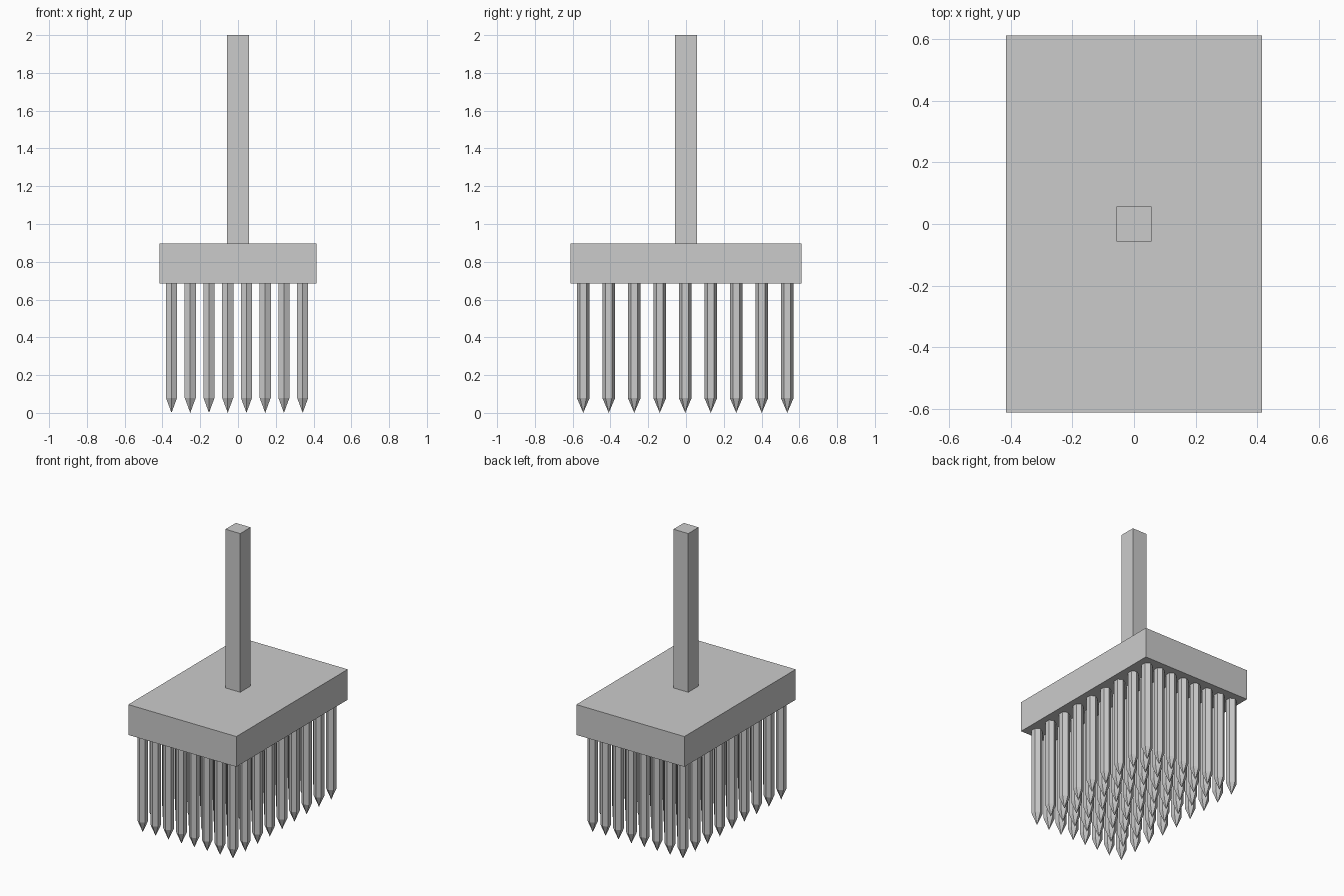
import bpy, bmesh
from mathutils import Matrix, Vector

if "Cube" in bpy.data.objects:
    bpy.data.objects.remove(bpy.data.objects["Cube"])


def finish(bm, name):
    bmesh.ops.recalc_face_normals(bm, faces=bm.faces[:])
    mesh = bpy.data.meshes.new(name)
    bm.to_mesh(mesh)
    bm.free()
    obj = bpy.data.objects.new(name, mesh)
    bpy.context.collection.objects.link(obj)
    return obj


def box(name, lo, hi):
    lo, hi = Vector(lo), Vector(hi)
    bm = bmesh.new()
    m = Matrix.Translation((lo + hi) / 2) @ Matrix.Diagonal((*(hi - lo), 1))
    bmesh.ops.create_cube(bm, size=1, matrix=m)
    return finish(bm, name)


# Head block and square handle
box("head_block", (-0.416, -0.612, 0.685), (0.416, 0.612, 0.896))
box("handle", (-0.057, -0.057, 0.896), (0.057, 0.057, 2.0))

# Hexagonal pointed spike, corners towards +-y
R, TOP, SHOULDER = 0.034, 0.69, 0.08
bm = bmesh.new()
bmesh.ops.create_cone(bm, cap_ends=True, segments=6, radius1=R, radius2=R,
                      depth=TOP - SHOULDER,
                      matrix=Matrix.Translation((0, 0, (TOP + SHOULDER) / 2)))
bm.faces.ensure_lookup_table()
bottom = min(bm.faces, key=lambda f: f.calc_center_median().z)
tip = bmesh.ops.poke(bm, faces=[bottom])["verts"][0]
tip.co.z = 0
spike = finish(bm, "spikes")

# Repeat in a grid of 8 columns by 9 rows
spike.location = (-0.352, -0.544, 0)
for name, count, step in (("columns", 8, (0.0992, 0, 0)), ("rows", 9, (0, 0.135, 0))):
    arr = spike.modifiers.new(name, 'ARRAY')
    arr.count = count
    arr.use_relative_offset = False
    arr.use_constant_offset = True
    arr.constant_offset_displace = step
